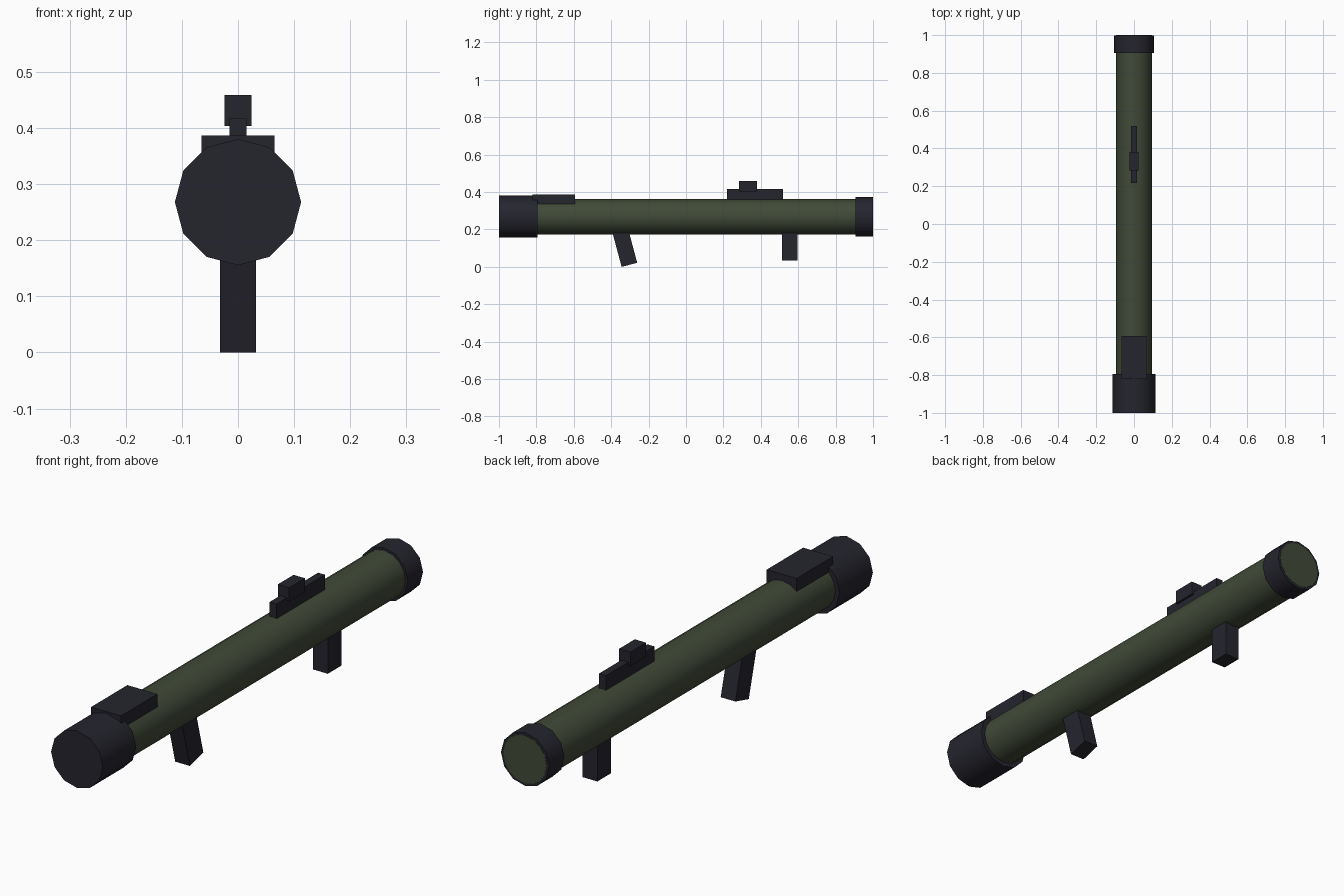
import bpy
from math import radians, pi

cube = bpy.data.objects.get("Cube")
if cube:
    bpy.data.objects.remove(cube, do_unlink=True)


def material(name, rgb):
    mat = bpy.data.materials.new(name)
    mat.use_nodes = True
    color = (*rgb, 1)
    mat.diffuse_color = color
    for node in mat.node_tree.nodes:
        if node.type == 'BSDF_PRINCIPLED':
            node.inputs["Base Color"].default_value = color
            node.inputs["Roughness"].default_value = 0.8
    return mat


GREEN = material("olive_green", (0.052, 0.068, 0.039))
DARK = material("dark_grey", (0.018, 0.018, 0.027))
AXIS_Z = 0.268


def finish(name, mat):
    obj = bpy.context.object
    obj.name = obj.data.name = name
    obj.data.materials.append(mat)
    return obj


def barrel_part(name, radius, y0, y1, sides, mat):
    """Smooth-sided cylinder lying along y on the launcher axis."""
    bpy.ops.mesh.primitive_cylinder_add(
        vertices=sides, radius=radius, depth=y1 - y0,
        location=(0, (y0 + y1) / 2, AXIS_Z), rotation=(pi / 2, 0, 0))
    bpy.ops.object.shade_smooth_by_angle(angle=radians(40))
    return finish(name, mat)


def box(name, half_x, y0, y1, z0, z1, tilt=0):
    """Flat-faced box centred on x, optionally tilted about x."""
    bpy.ops.mesh.primitive_cube_add(
        size=1, location=(0, (y0 + y1) / 2, (z0 + z1) / 2),
        rotation=(radians(tilt), 0, 0))
    bpy.context.object.scale = (2 * half_x, y1 - y0, z1 - z0)
    bpy.ops.object.transform_apply(location=False, rotation=False, scale=True)
    return finish(name, DARK)


# Main tube and its end collars
barrel_part("tube", 0.094, -0.95, 1.0, 16, GREEN)
barrel_part("front_collar", 0.1125, -1.0, -0.793, 12, DARK)
barrel_part("rear_collar", 0.105, 0.905, 0.999, 12, DARK)

# Parts on top of the tube
box("top_housing", 0.065, -0.82, -0.594, 0.333, 0.387)
box("sight_rail", 0.015, 0.218, 0.519, 0.355, 0.417)
box("sight_block", 0.0245, 0.283, 0.38, 0.404, 0.459)

# Grips below the tube, the front one raked forward at the top
box("front_grip", 0.032, -0.374, -0.288, 0.007, 0.227, tilt=15)
box("rear_grip", 0.032, 0.512, 0.596, 0.035, 0.21)
